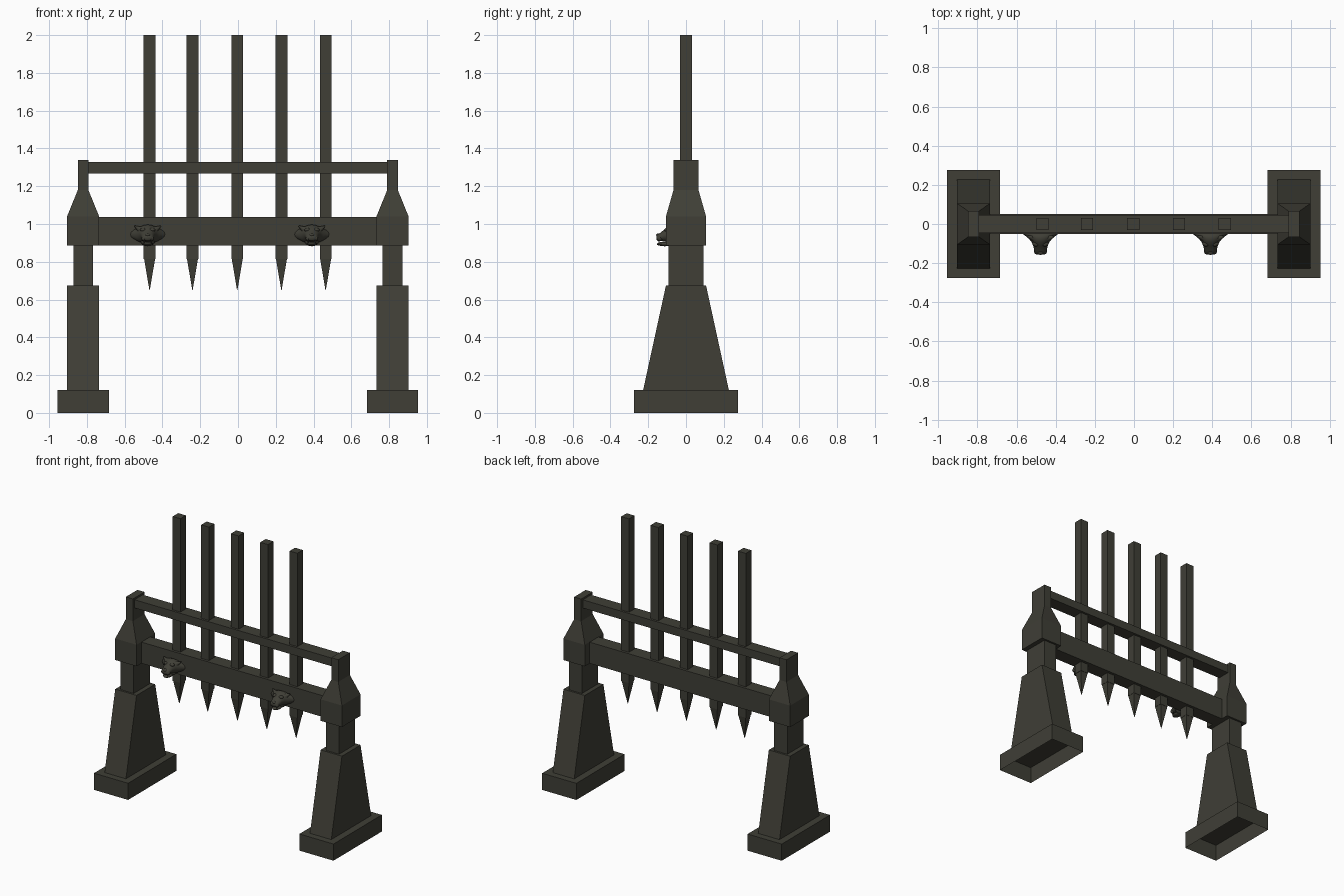
import bpy, bmesh, math
from mathutils import Matrix, Vector

if "Cube" in bpy.data.objects:
    bpy.data.objects.remove(bpy.data.objects["Cube"])

iron = bpy.data.materials.new("dark olive iron")
iron.diffuse_color = (0.050, 0.049, 0.037, 1)
iron.use_nodes = True
iron.node_tree.nodes["Principled BSDF"].inputs["Base Color"].default_value = iron.diffuse_color


def finish(bm, name, smooth=False):
    mesh = bpy.data.meshes.new(name)
    bm.to_mesh(mesh)
    bm.free()
    mesh.materials.append(iron)
    ob = bpy.data.objects.new(name, mesh)
    bpy.context.collection.objects.link(ob)
    if smooth:
        bpy.ops.object.select_all(action='DESELECT')
        ob.select_set(True)
        bpy.context.view_layer.objects.active = ob
        bpy.ops.object.shade_smooth_by_angle(angle=math.radians(50))
    return ob


def loft(bm, rings, cap_start=True, cap_end=True):
    """Skin a list of equal-length point rings."""
    vs = [[bm.verts.new(p) for p in r] for r in rings]
    n = len(vs[0])
    for a, b in zip(vs, vs[1:]):
        for i in range(n):
            j = (i + 1) % n
            bm.faces.new((a[i], a[j], b[j], b[i]))
    if cap_start:
        bm.faces.new(vs[0][::-1])
    if cap_end:
        bm.faces.new(vs[-1])


def stack(name, cx, sections, open_bottom=False):
    """Rectangular column from (z, half x, half y) sections."""
    bm = bmesh.new()
    loft(bm, [[(cx + sx * hx, sy * hy, z) for sx, sy in
               ((-1, -1), (1, -1), (1, 1), (-1, 1))] for z, hx, hy in sections],
         cap_start=not open_bottom)
    return finish(bm, name)


# Two supporting piers, each a hollow foot, tapered leg, neck and capped collar
for side, cx in (("left", -0.82), ("right", 0.818)):
    stack(side + "_foot", cx, [(0, .136, .275), (.12, .136, .275)], open_bottom=True)
    stack(side + "_leg", cx, [(.12, .085, .227), (.675, .085, .106)])
    stack(side + "_neck", cx, [(.67, .052, .092), (.89, .052, .092)])
    stack(side + "_collar", cx, [(.885, .085, .106), (1.04, .085, .106),
                                 (1.18, .028, .066), (1.34, .028, .066)])

# Cross beam and upper guide rail
stack("cross_beam", 0, [(.885, .745, .05), (1.038, .745, .05)])
stack("guide_rail", 0, [(1.268, .80, .047), (1.327, .80, .047)])

# Pointed gate bars
for i, x in enumerate((-.468, -.241, -.004, .23, .464)):
    stack(f"gate_bar_{i + 1}", x, [(.815, .031, .031), (2.0, .031, .031)])
    stack(f"bar_point_{i + 1}", x, [(.65, .001, .001), (.815, .029, .029)])


def ball(bm, centre, size):
    m = Matrix.Translation(centre) @ Matrix.Diagonal((*size, 1))
    bmesh.ops.create_uvsphere(bm, u_segments=14, v_segments=8, radius=1, matrix=m)


def beast_head(name, cx):
    bm = bmesh.new()
    # skull flaring out of the beam and narrowing to the muzzle: y, half x, half z, z
    prof = [(-.045, .098, .036, .945), (-.056, .084, .046, .945),
            (-.072, .062, .052, .945), (-.092, .046, .046, .945),
            (-.112, .037, .033, .940), (-.135, .032, .022, .932),
            (-.150, .028, .018, .928), (-.157, .016, .010, .927)]
    rings = []
    for y, hx, hz, z in prof:
        rings.append([(cx + hx * math.cos(t), y, z + hz * math.sin(t))
                      for t in (math.tau * k / 20 for k in range(20))])
    loft(bm, rings)
    # open lower jaw
    ball(bm, (cx, -.112, .894), (.028, .043, .012))
    ball(bm, (cx, -.075, .905), (.038, .032, .022))
    # nose
    ball(bm, (cx, -.147, .942), (.014, .011, .009))
    for s in (-1, 1):
        # brow, cheek and ear
        ball(bm, (cx + s * .024, -.101, .969), (.017, .014, .010))
        ball(bm, (cx + s * .021, -.140, .924), (.012, .015, .014))
        d = Vector((s * .75, .15, .5)).normalized()
        m = (Matrix.Translation((cx + s * .052, -.068, .978))
             @ d.to_track_quat('Z', 'Y').to_matrix().to_4x4())
        bmesh.ops.create_cone(bm, cap_ends=True, segments=10, radius1=.020,
                              radius2=.003, depth=.042, matrix=m)
        # fang
        bmesh.ops.create_cone(bm, cap_ends=True, segments=6, radius1=.001,
                              radius2=.005, depth=.02,
                              matrix=Matrix.Translation((cx + s * .018, -.143, .908)))
    bmesh.ops.recalc_face_normals(bm, faces=bm.faces[:])
    return finish(bm, name, smooth=True)


# Carved beast heads on the front of the beam
beast_head("left_beast_head", -.478)
beast_head("right_beast_head", .391)
